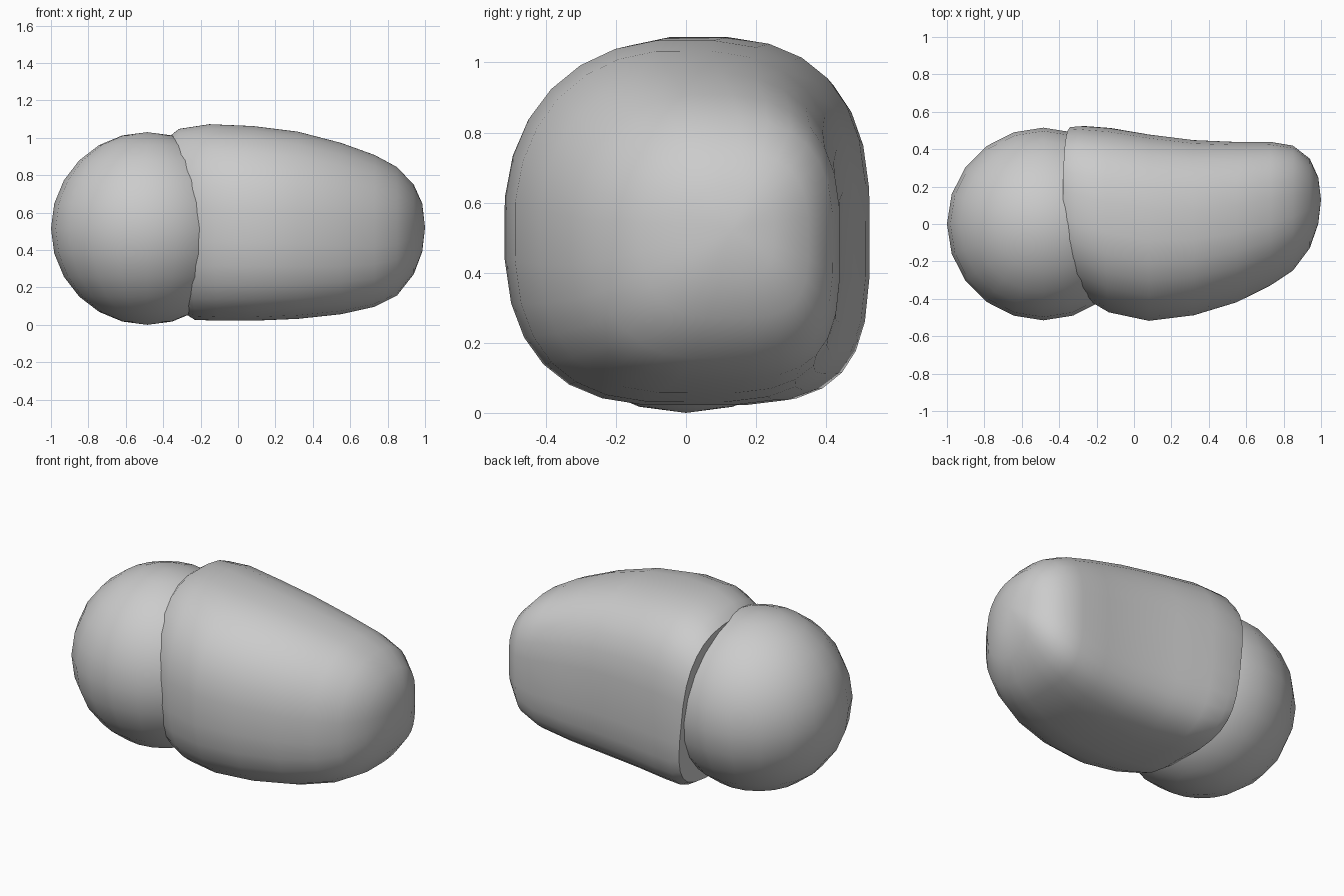
import bpy, bmesh, math

cube = bpy.data.objects.get("Cube")
if cube:
    bpy.data.objects.remove(cube, do_unlink=True)

grey = bpy.data.materials.new("plain grey")
grey.use_nodes = True
colour = (0.6, 0.6, 0.6, 1)
grey.diffuse_color = colour
grey.node_tree.nodes["Principled BSDF"].inputs["Base Color"].default_value = colour


def finish(name, bm):
    bmesh.ops.recalc_face_normals(bm, faces=bm.faces)
    mesh = bpy.data.meshes.new(name)
    bm.to_mesh(mesh)
    bm.free()
    mesh.materials.append(grey)
    obj = bpy.data.objects.new(name, mesh)
    bpy.context.collection.objects.link(obj)
    bpy.ops.object.select_all(action='DESELECT')
    obj.select_set(True)
    bpy.context.view_layer.objects.active = obj
    bpy.ops.object.shade_smooth_by_angle(angle=math.radians(50))
    return obj


# Round end
bm = bmesh.new()
bmesh.ops.create_uvsphere(bm, u_segments=20, v_segments=12, radius=0.515)
ball = finish("round_end", bm)
ball.location = (-0.485, 0, 0.515)

# Long body: x, front y, back y, bottom z, top z
SECTIONS = [
    (-0.33, -0.33, 0.52, 0.06, 1.00),
    (-0.27, -0.39, 0.525, 0.025, 1.05),
    (-0.13, -0.475, 0.515, 0.02, 1.075),
    (0.08, -0.52, 0.48, 0.02, 1.065),
    (0.32, -0.49, 0.45, 0.03, 1.035),
    (0.55, -0.42, 0.44, 0.055, 0.975),
    (0.73, -0.33, 0.44, 0.095, 0.91),
    (0.85, -0.25, 0.42, 0.155, 0.845),
    (0.94, -0.13, 0.35, 0.27, 0.75),
    (0.985, 0.0, 0.25, 0.39, 0.65),
]
SIDES = 28


def corner_power(c, s):
    # Squareness of each corner of the cross-section
    if s > 0:
        return 2.7 if c > 0 else 2.2
    return 3.6 if c > 0 else 2.7


bm = bmesh.new()
rings = []
for x, y0, y1, z0, z1 in SECTIONS:
    ring = []
    for i in range(SIDES):
        a = math.tau * (i + 0.5) / SIDES
        c, s = math.cos(a), math.sin(a)
        p = 2 / corner_power(c, s)
        y = (y0 + y1) / 2 + (y1 - y0) / 2 * math.copysign(abs(c) ** p, c)
        z = (z0 + z1) / 2 + (z1 - z0) / 2 * math.copysign(abs(s) ** p, s)
        lean = 0.1 * (z - 0.5) * max(0, -x / 0.33)
        ring.append(bm.verts.new((x - lean, y, z)))
    rings.append(ring)
for a, b in zip(rings, rings[1:]):
    for i in range(SIDES):
        j = (i + 1) % SIDES
        bm.faces.new((a[i], a[j], b[j], b[i]))
bm.faces.new(rings[0])

# Blunt tip
tip = bm.verts.new((1.0, 0.13, 0.52))
for i in range(SIDES):
    bm.faces.new((rings[-1][i], rings[-1][(i + 1) % SIDES], tip))
finish("long_body", bm)
